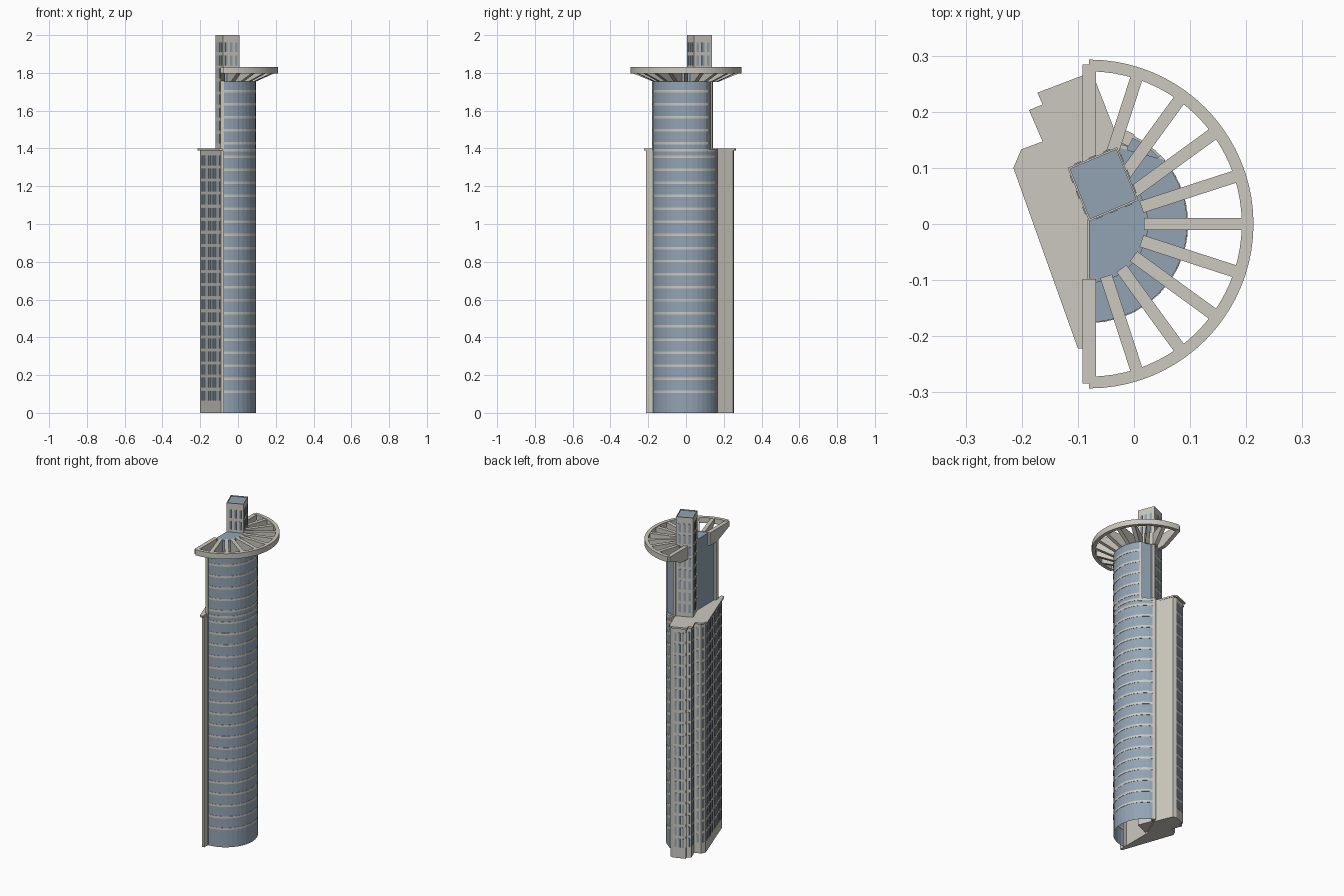
import bpy, bmesh
from math import sin, cos, radians, hypot
from mathutils import Vector

cube = bpy.data.objects.get("Cube")
if cube:
    bpy.data.objects.remove(cube, do_unlink=True)


def material(name, rgb):
    m = bpy.data.materials.new(name)
    m.use_nodes = True
    m.diffuse_color = (*rgb, 1)
    m.node_tree.nodes["Principled BSDF"].inputs["Base Color"].default_value = (*rgb, 1)
    return m


STONE = material("pale_stone", (0.6, 0.58, 0.52))
GLASS = material("blue_glass", (0.29, 0.37, 0.46))

CX = -0.08          # centre of the round tower
R = 0.175           # its radius
FLOOR = 0.0692      # storey height
TERRACE = 1.4       # height of the lower roof
DECK = 1.755        # top of the round tower


def finish(name, bm, mat):
    bmesh.ops.recalc_face_normals(bm, faces=bm.faces)
    mesh = bpy.data.meshes.new(name)
    bm.to_mesh(mesh)
    bm.free()
    mesh.materials.append(mat)
    obj = bpy.data.objects.new(name, mesh)
    bpy.context.collection.objects.link(obj)
    return obj


def add_prism(bm, pts, z0, z1, bottom=True):
    """Extrude a plan outline from z0 to z1."""
    low = [bm.verts.new((x, y, z0)) for x, y in pts]
    top = [bm.verts.new((x, y, z1)) for x, y in pts]
    n = len(pts)
    for i in range(n):
        j = (i + 1) % n
        bm.faces.new((low[i], low[j], top[j], top[i]))
    bm.faces.new(top)
    if bottom:
        bm.faces.new(low[::-1])


def prism(name, pts, z0, z1, mat, bottom=True):
    bm = bmesh.new()
    add_prism(bm, pts, z0, z1, bottom)
    return finish(name, bm, mat)


def arc(r, a0, a1, step=9):
    n = max(2, round((a1 - a0) / step))
    angles = [radians(a0 + (a1 - a0) * i / n) for i in range(n + 1)]
    return [(CX + r * cos(a), r * sin(a)) for a in angles]


def sector(r0, r1, a0, a1, step=9):
    return arc(r1, a0, a1, step) + arc(r0, a0, a1, step)[::-1]


def windows(name, walls, z0, z1, fill=0.5):
    """Thin glass plates in a grid on each wall (start, end, columns)."""
    bm = bmesh.new()
    for p, q, cols in walls:
        p, q = Vector(p), Vector(q)
        d = (q - p).normalized()
        out = Vector((-d.y, d.x)) * 0.002
        pitch = (q - p).length / (cols + 0.4)
        for c in range(cols):
            a = p + d * pitch * (c + 0.7 - fill / 2)
            b = a + d * pitch * fill
            z = z0
            while z + FLOOR * 0.75 < z1:
                add_prism(bm, [a - out, b - out, b + out, a + out], z, z + FLOOR * 0.75)
                z += FLOOR
    return finish(name, bm, GLASS)


# Round glass tower: full lower part, cut back above the terrace
LOW_END, HIGH_END = 66, 41
core = [(-0.118, 0.1), (-0.03, 0.137), (0.008, 0.042), (-0.08, 0.005)]
prism("lower_round_tower", arc(R, -90, LOW_END) + [(CX, 0.1)], 0, TERRACE - 0.005, GLASS, False)
prism("upper_round_tower", arc(R, -90, HIGH_END) + [core[1], (CX, 0.1)],
      TERRACE - 0.02, DECK, GLASS)

# Floor bands round the glass
bm = bmesh.new()
for z in [0.105 + FLOOR * k for k in range(24)] + [1.385]:
    end = HIGH_END if z > TERRACE else LOW_END
    add_prism(bm, sector(R - 0.003, R + 0.0015, -90, end), z, z + 0.013)
finish("floor_bands", bm, STONE)

# Vertical fins that frame the glass
prism("front_fin", [(-0.092, -0.18), (-0.074, -0.18), (-0.074, -0.155), (-0.092, -0.155)],
      0, 1.8, STONE)
prism("side_fin", sector(R - 0.02, R + 0.004, LOW_END - 3, LOW_END + 3), 0, TERRACE, STONE)
prism("upper_fin", sector(R - 0.012, R + 0.002, HIGH_END - 1, HIGH_END + 3),
      TERRACE - 0.02, DECK, STONE)
prism("core_fin", [(-0.03, 0.137), (-0.03, 0.143), (-0.012, 0.139), (-0.012, 0.131)],
      TERRACE - 0.02, DECK, STONE)

# Stepped stone block with its overhanging roof
steps = [(-0.091, -0.212), (-0.2, 0.097), (-0.188, 0.124), (-0.151, 0.138),
         (-0.175, 0.199), (-0.15, 0.209), (-0.158, 0.228), (-0.09, 0.254)]
inner = [(-0.07, 0.25), (-0.024, 0.14), (-0.078, 0.02), (-0.078, -0.212)]
prism("stepped_block", steps + inner, 0, TERRACE - 0.01, STONE)
roof = [(-0.1, -0.222), (-0.215, 0.1), (-0.201, 0.133), (-0.163, 0.147),
        (-0.187, 0.203), (-0.163, 0.213), (-0.172, 0.234), (-0.088, 0.266)]
prism("stepped_roof", roof + [(-0.07, 0.258), (-0.024, 0.14), (-0.082, 0.02), (-0.082, -0.222)],
      TERRACE - 0.01, TERRACE, STONE)
columns = [9, 1, 1, 2, 1, 1, 3]
windows("block_windows", list(zip(steps, steps[1:], columns)), 0.065, TERRACE - 0.015)

# Square service core with a sunken glass roof
prism("core_tower", core, 0.01, 1.992, STONE)
mid = sum((Vector(p) for p in core), Vector((0, 0))) / 4
inset = [mid + (Vector(p) - mid) * 0.93 for p in core]
prism("core_roof", inset, 1.99, 1.995, GLASS)
bm = bmesh.new()
for i in range(4):
    j = (i + 1) % 4
    add_prism(bm, [core[i], core[j], inset[j], inset[i]], 1.985, 2.0)
finish("core_parapet", bm, STONE)
sides = [(core[i], core[(i + 1) % 4], 3) for i in range(4)]
windows("core_windows", [sides[0], sides[3]], TERRACE + 0.025, 1.985, 0.48)
windows("core_top_windows", sides[1:3], TERRACE + 0.025 + FLOOR * 6, 1.985, 0.48)

# Half-round glass hub carrying the crown
prism("crown_hub", arc(0.105, -90, 90), DECK - 0.01, 1.825, GLASS)

# Crown ring
prism("crown_ring", sector(0.272, 0.293, -90, 90, 4.5), 1.797, 1.83, STONE)

# Crown spokes, tapering towards the ring
bm = bmesh.new()
for k in range(-5, 6):
    a = radians(18 * k)
    end = 0.284 if abs(k) == 5 else 0.276
    half = 0.012 if abs(k) == 5 else 0.011
    side = [(0.098, DECK - 0.004), (0.168, DECK - 0.004), (end, 1.799), (end, 1.828), (0.098, 1.828)]
    rows = [[bm.verts.new((CX + r * cos(a) - w * sin(a), r * sin(a) + w * cos(a), z))
             for r, z in side] for w in (-half, half)]
    for i in range(5):
        j = (i + 1) % 5
        bm.faces.new((rows[0][i], rows[0][j], rows[1][j], rows[1][i]))
    bm.faces.new(rows[0])
    bm.faces.new(rows[1][::-1])
finish("crown_spokes", bm, STONE)
